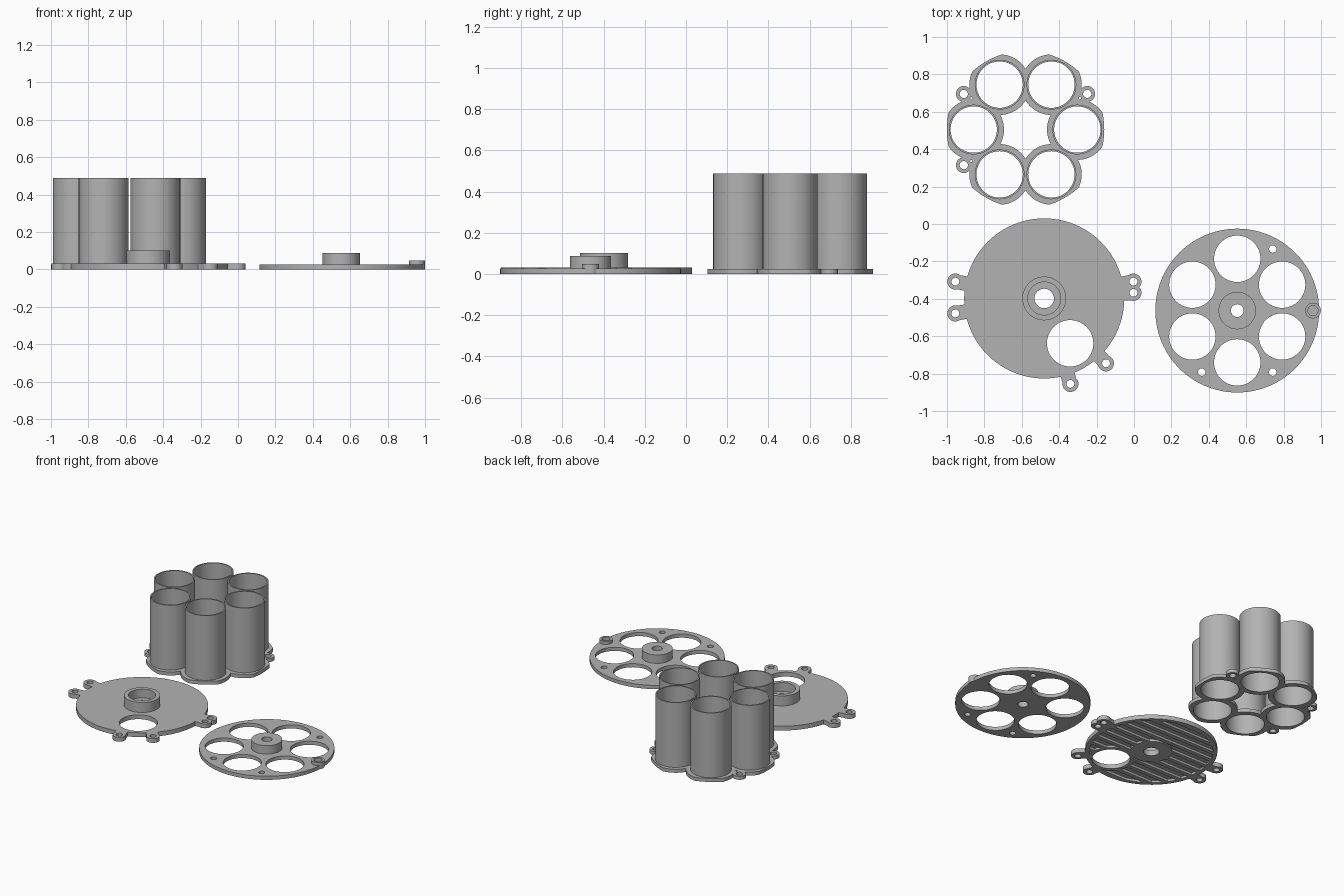
import bpy, math
from mathutils import Vector, Matrix

if "Cube" in bpy.data.objects:
    bpy.data.objects.remove(bpy.data.objects["Cube"])

grey = bpy.data.materials.new("plain grey")
grey.diffuse_color = (0.45, 0.45, 0.45, 1)
grey.use_nodes = True
grey.node_tree.nodes["Principled BSDF"].inputs["Base Color"].default_value = grey.diffuse_color


def cyl(name, c, r, z0, z1, seg=64):
    bpy.ops.mesh.primitive_cylinder_add(vertices=seg, radius=r, depth=z1 - z0,
                                        location=(c[0], c[1], (z0 + z1) / 2))
    ob = bpy.context.object
    ob.name = name
    return ob


def box(c, size, z0, z1, angle=0):
    bpy.ops.mesh.primitive_cube_add(size=1, location=(c[0], c[1], (z0 + z1) / 2),
                                    rotation=(0, 0, angle))
    ob = bpy.context.object
    ob.scale = (size[0], size[1], z1 - z0)
    return ob


def combine(target, op, *tools):
    for t in tools:
        m = target.modifiers.new("cut", 'BOOLEAN')
        m.operation, m.solver, m.object = op, 'EXACT', t
        bpy.context.view_layer.objects.active = target
        bpy.ops.object.modifier_apply(modifier=m.name)
        bpy.data.objects.remove(t)


def polar(c, r, deg):
    a = math.radians(deg)
    return (c[0] + r * math.cos(a), c[1] + r * math.sin(a))


def add_ear(target, centre, p, r, hole, neck, h):
    # rounded screw ear with a straight neck toward the part centre
    d = Vector(centre) - Vector(p)
    mid = Vector(p) + d.normalized() * neck / 2
    combine(target, 'UNION', cyl("ear", p, r, 0, h, 32),
            box(mid, (neck, r * 1.8), 0, h, math.atan2(d.y, d.x)))
    return cyl("hole", p, hole, -0.1, 0.2, 32)


def finish(ob):
    ob.data.materials.clear()
    ob.data.materials.append(grey)
    bpy.ops.object.select_all(action='DESELECT')
    ob.select_set(True)
    bpy.context.view_layer.objects.active = ob
    bpy.ops.object.shade_smooth_by_angle(angle=math.radians(30))


RING = 0.277   # distance of every tube or opening from its part centre

# --- tube cluster: lobed flange, three ears, six open tubes
C = (-0.58, 0.505)
spots = [polar(C, RING, 60 * k) for k in range(6)]
cluster = cyl("tube_cluster", spots[0], 0.162, 0, 0.025)
combine(cluster, 'UNION', *[cyl("lobe", p, 0.162, 0, 0.025) for p in spots[1:]])
combine(cluster, 'INTERSECT', cyl("limit", C, 0.421, -0.1, 0.1, 96))
holes = []
for a in (30, 150, 210):
    holes.append(add_ear(cluster, C, polar(C, 0.381, a), 0.042, 0.022, 0.06, 0.025))
    holes.append(cyl("pin_hole", polar(C, 0.335, a), 0.006, -0.1, 0.2, 12))
combine(cluster, 'UNION', *[cyl("tube", p, 0.133, 0, 0.488) for p in spots])
combine(cluster, 'DIFFERENCE', *holes,
        *[cyl("bore", p, 0.124, -0.1, 0.6) for p in spots])
finish(cluster)

# --- base disc: ears, bearing boss, one opening, ribbed underside
B = (-0.48, -0.398)
H = 0.031
opening = polar(B, RING, -60)
base = cyl("base_disc", B, 0.428, 0, H, 96)

# grooves leave a rim, a hub pad and a collar round the opening
grooves = cyl("grooves", B, 0.40, -0.05, 0.016, 96)
combine(grooves, 'DIFFERENCE', cyl("pad", B, 0.135, -0.1, 0.1),
        cyl("collar", opening, 0.15, -0.1, 0.1),
        *[box((B[0], B[1] + 0.08 * k), (1, 0.03), -0.1, 0.1) for k in range(-5, 6)])
combine(base, 'DIFFERENCE', grooves)
combine(base, 'UNION', cyl("boss", B, 0.117, 0.01, 0.102))
ears = [(-0.955, -0.308), (-0.955, -0.478), (-0.003, -0.308),
        (-0.003, -0.368), (-0.15, -0.745), (-0.34, -0.855)]
holes = [add_ear(base, B, p, 0.043, 0.021, 0.07, H) for p in ears]
combine(base, 'DIFFERENCE', *holes,
        cyl("bearing_seat", B, 0.088, 0.04, 0.2),
        cyl("shaft_hole", B, 0.052, -0.1, 0.2),
        cyl("opening", opening, 0.124, -0.1, 0.2))
finish(base)

# --- wheel: six openings, hub, off-centre socket, three screw holes
W = (0.552, -0.463)
socket = polar(W, 0.405, 0)
wheel = cyl("wheel", W, 0.438, 0, 0.026, 96)
combine(wheel, 'UNION', cyl("hub", W, 0.10, 0.01, 0.087),
        cyl("socket", socket, 0.042, 0.0, 0.048, 32))
combine(wheel, 'DIFFERENCE', cyl("shaft_hole", W, 0.034, -0.1, 0.2, 32),
        cyl("socket_hole", socket, 0.027, 0.02, 0.2, 32),
        *[cyl("opening", polar(W, RING, 90 + 60 * k), 0.124, -0.1, 0.2) for k in range(6)],
        *[cyl("screw_hole", polar(W, 0.38, a), 0.02, -0.1, 0.2, 32) for a in (60, 240, 300)])
finish(wheel)
